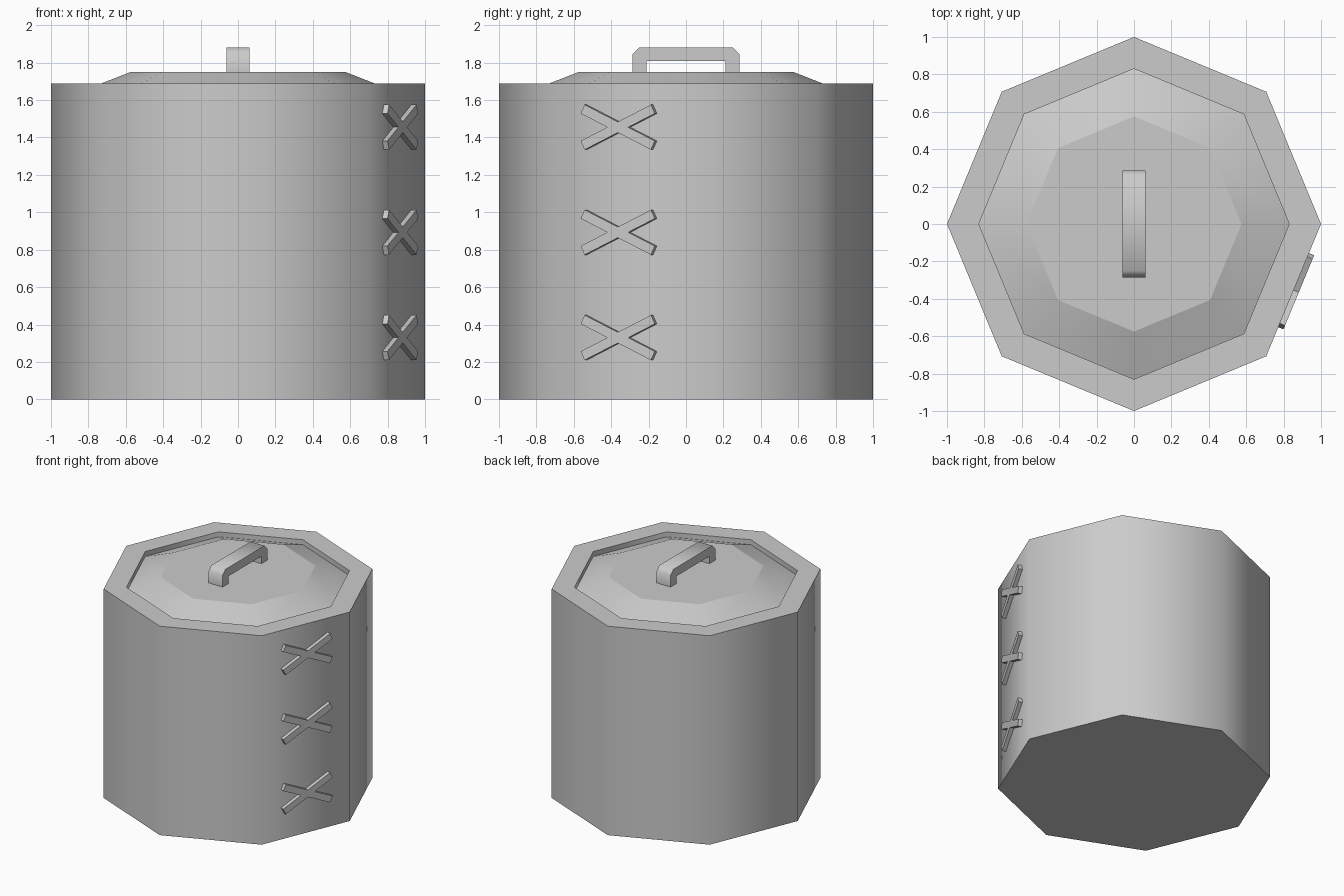
import bpy, bmesh
from math import sin, cos, pi, radians
from mathutils import Vector, Matrix

if "Cube" in bpy.data.objects:
    bpy.data.objects.remove(bpy.data.objects["Cube"])

SIDES = 8


def finish(name, bm):
    bmesh.ops.recalc_face_normals(bm, faces=bm.faces)
    me = bpy.data.meshes.new(name)
    bm.to_mesh(me)
    bm.free()
    ob = bpy.data.objects.new(name, me)
    bpy.context.collection.objects.link(ob)
    return ob


def lathe(name, profile, cap_first, cap_last):
    """Octagonal rings joined in order; smooth around, sharp between rings."""
    bm = bmesh.new()
    rings = [[bm.verts.new((r * cos(2 * pi * i / SIDES), r * sin(2 * pi * i / SIDES), z))
              for i in range(SIDES)] for r, z in profile]
    for a, b in zip(rings, rings[1:]):
        for i in range(SIDES):
            j = (i + 1) % SIDES
            bm.faces.new((a[i], a[j], b[j], b[i])).smooth = True
    if cap_first:
        bm.faces.new(rings[0])
    if cap_last:
        bm.faces.new(rings[-1])
    for e in bm.edges:
        if abs(e.verts[0].co.z - e.verts[1].co.z) < 1e-5:
            e.smooth = False
    return finish(name, bm)


def extrude_outline(name, outline, depth, matrix, smooth_angle=0):
    """Local xy outline pushed along local z by depth, then placed."""
    bm = bmesh.new()
    face = bm.faces.new([bm.verts.new((u, v, 0)) for u, v in outline])
    res = bmesh.ops.extrude_face_region(bm, geom=[face])
    verts = [g for g in res["geom"] if isinstance(g, bmesh.types.BMVert)]
    bmesh.ops.translate(bm, verts=verts, vec=(0, 0, depth))
    bmesh.ops.transform(bm, matrix=matrix, verts=bm.verts)
    bmesh.ops.recalc_face_normals(bm, faces=bm.faces)
    if smooth_angle:
        for f in bm.faces:
            f.smooth = True
        for e in bm.edges:
            e.smooth = e.calc_face_angle(pi) < smooth_angle
    return finish(name, bm)


def basis(x, y, z, origin):
    m = Matrix((x, y, z)).transposed().to_4x4()
    m.translation = origin
    return m


# Barrel with raised rim and recess
lathe("barrel", [(1, 0), (1, 1.69), (0.83, 1.69), (0.83, 1.65)], True, False)

# Bevelled lid filling the recess
lathe("lid", [(0.83, 1.65), (0.575, 1.75)], False, True)

# Handle: chamfered bracket outline in yz, mirrored
half = [(0.21, 1.75), (0.285, 1.75), (0.285, 1.845), (0.25, 1.88)]
outline = [(0.21, 1.81)] + half + [(-y, z) for y, z in reversed(half)] + [(-0.21, 1.81)]
extrude_outline("handle", outline, 0.125,
                basis((0, 1, 0), (0, 0, 1), (1, 0, 0), (-0.0625, 0, 0)), radians(50))

# Cross-shaped stitches on the front-right face
t, L, h = radians(25.5), 0.225, 0.026
c, s = cos(t), sin(t)
quarter = [(h / s, 0), (L * c + h * s, L * s - h * c), (L * c - h * s, L * s + h * c)]
cross = quarter + [(0, h / c)] + [(-u, v) for u, v in reversed(quarter)]
cross += [(-u, -v) for u, v in quarter[1:]] + [(0, -h / c)]
cross += [(u, -v) for u, v in reversed(quarter[1:])]
normal = Vector((cos(pi / 8), -sin(pi / 8), 0))
along = Vector((sin(pi / 8), cos(pi / 8), 0))
for i, z in enumerate((0.33, 0.893, 1.455)):
    origin = normal * (cos(pi / 8) - 0.002) + Vector((0, 0, z))
    extrude_outline(f"cross_stitch_{i + 1}", cross, 0.032,
                    basis(along, (0, 0, 1), normal, origin))
